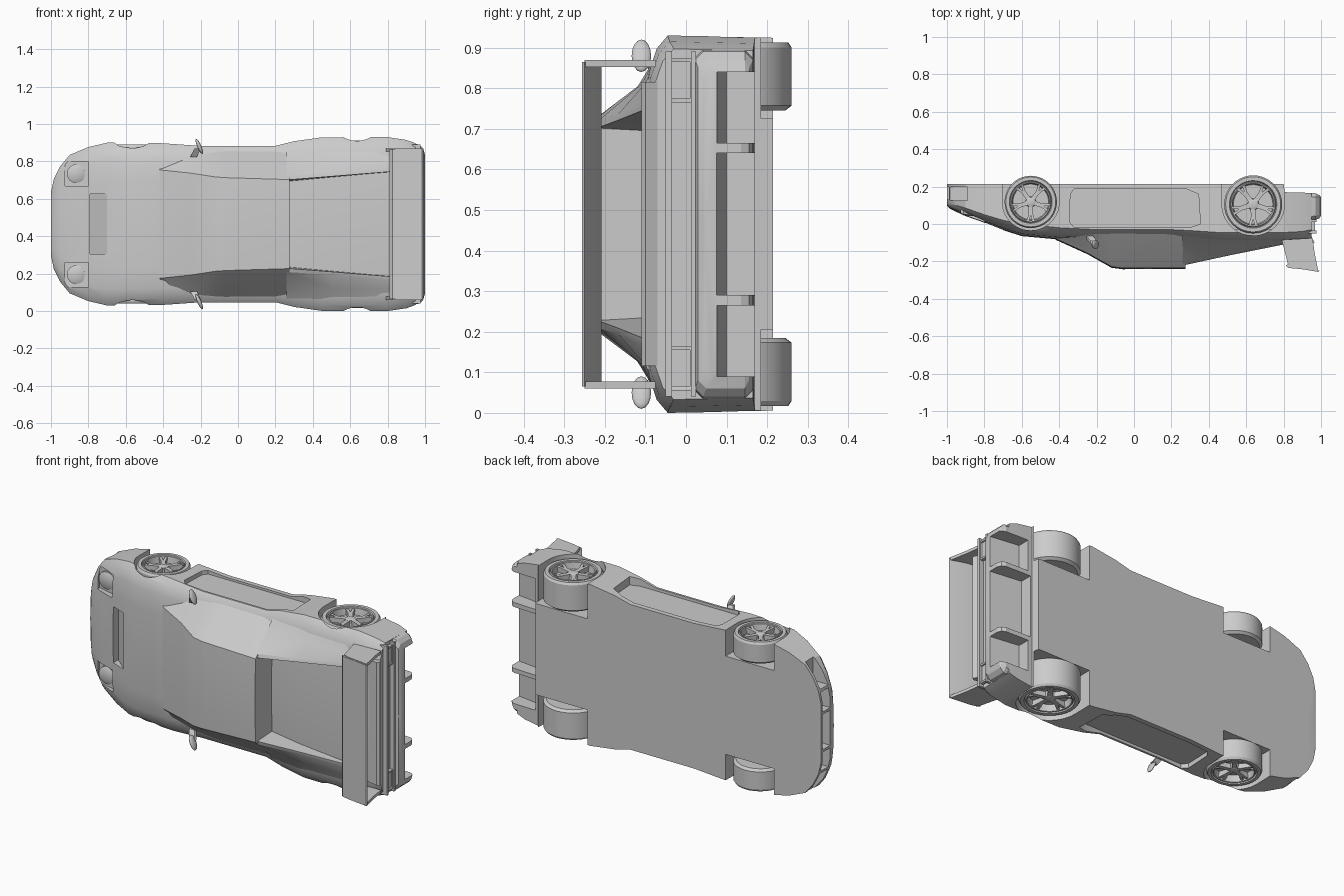
import bpy, bmesh
from math import sin, cos, pi
from mathutils import Vector

if "Cube" in bpy.data.objects:
    bpy.data.objects.remove(bpy.data.objects["Cube"])

ZC = 0.465


def P(u, w, h):
    """Car space (length, sideways, up) to the world: the car lies on its side."""
    return Vector((u, -h, ZC + w))


def finish(name, bm, angle=25):
    bmesh.ops.recalc_face_normals(bm, faces=bm.faces)
    me = bpy.data.meshes.new(name)
    bm.to_mesh(me)
    bm.free()
    ob = bpy.data.objects.new(name, me)
    bpy.context.collection.objects.link(ob)
    smooth(ob, angle)
    return ob


def smooth(ob, angle=25):
    bpy.ops.object.select_all(action='DESELECT')
    ob.select_set(True)
    bpy.context.view_layer.objects.active = ob
    bpy.ops.object.shade_smooth_by_angle(angle=angle * pi / 180)


def skin(bm, rings, caps=True):
    vs = [[bm.verts.new(p) for p in r] for r in rings]
    n = len(vs[0])
    for a, b in zip(vs, vs[1:]):
        for i in range(n):
            j = (i + 1) % n
            bm.faces.new((a[i], a[j], b[j], b[i]))
    if caps:
        bm.faces.new(vs[0])
        bm.faces.new(vs[-1])


def loft(name, sections):
    """Sections: (u, half outline from top centre to bottom centre), mirrored."""
    bm = bmesh.new()
    skin(bm, [[P(u, w, h) for w, h in half] +
              [P(u, -w, h) for w, h in reversed(half[1:-1])] for u, half in sections])
    return finish(name, bm)


def prism(name, profile, w0, w1):
    """Side profile (u, h) extruded sideways from w0 to w1."""
    bm = bmesh.new()
    skin(bm, [[P(u, w, h) for u, h in profile] for w in (w0, w1)])
    return finish(name, bm)


def box(u0, u1, h0, h1):
    return [(u0, h0), (u1, h0), (u1, h1), (u0, h1)]


def disc(u, h, r, n=40):
    return [(u + r * cos(2 * pi * i / n), h + r * sin(2 * pi * i / n)) for i in range(n)]


def carve(ob, profile, w0, w1):
    cut = prism("cutter", profile, w0, w1)
    cut.hide_render = True
    m = ob.modifiers.new("cut", 'BOOLEAN')
    m.operation, m.solver, m.object = 'DIFFERENCE', 'EXACT', cut
    bpy.context.view_layer.objects.active = ob
    bpy.ops.object.modifier_apply(modifier=m.name)
    bpy.data.objects.remove(cut)


def carve_pair(ob, profile, w0, w1):
    carve(ob, profile, w0, w1)
    carve(ob, profile, -w1, -w0)


# Main body: length, deck height, shoulder height, half width, floor height
stations = [
    (-1.0, -.10, -.115, .17, -.213), (-.985, -.085, -.11, .24, -.215),
    (-.95, -.068, -.10, .31, -.215), (-.9, -.045, -.085, .37, -.215),
    (-.8, -.01, -.05, .412, -.215), (-.7, .03, -.02, .435, -.215),
    (-.6, .062, .0, .437, -.215), (-.4, .08, .02, .432, -.215),
    (-.2, .07, .03, .418, -.215), (.2, .08, .03, .418, -.215),
    (.3, .09, .035, .443, -.215), (.45, .10, .045, .464, -.215),
    (.8, .10, .045, .465, -.215), (.806, .10, .045, .464, -.17),
    (.9, .096, .04, .45, -.168), (.95, .085, .03, .432, -.165)]


def section(hc, hs, W, hb):
    d = hc - hs
    return [(0, hc + .003), (.55 * W, hc), (.8 * W, hc - .15 * d), (.93 * W, hc - .5 * d),
            (W, hs), (.99 * W, hb), (0, hb)]


body = loft("body", [(s[0], section(*s[1:])) for s in stations])

# Rear bumper, slightly rounded in plan
bumper = loft("rear_bumper", [
    (u, [(0, t), (w - .02, t), (w, t - .02), (w, -.145), (w - .02, b), (0, b)])
    for u, w, t, b in [(.92, .435, -.02, -.165), (.97, .425, -.022, -.165),
                       (.99, .405, -.03, -.155), (1.0, .37, -.045, -.135)]])

# Diffuser tunnels in tail and bumper
for ob in (body, bumper):
    carve(ob, [(.815, -.3), (.815, -.10), (1.1, -.062), (1.1, -.3)], -.175, .175)
    carve_pair(ob, [(.83, -.3), (.83, -.10), (1.1, -.062), (1.1, -.3)], .2, .375)
    smooth(ob)

# Wheel arches
WHEELS = [("front", -.552, -.118, .14, .30, .425), ("rear", .637, -.105, .155, .28, .448)]
for _, u, h, r, w0, w1 in WHEELS:
    a = r + .012
    arch = [(u + a * cos(pi * i / 20), h + a * sin(pi * i / 20)) for i in range(21)]
    carve_pair(body, arch + [(u - a, -.3), (u + a, -.3)], w0 - .02, .52)

# Door recess, headlight pockets, bonnet scoop and nose intakes
carve_pair(body, [(-.34, -.16), (-.32, -.187), (.28, -.187), (.345, -.16), (.355, -.0),
                  (.30, .018), (-.32, .018), (-.345, -.01)], .402, .52)
carve_pair(body, [(-.925, .1), (-.925, -.075), (-.80, -.045), (-.80, .1)], .205, .335)
carve(body, [(-.79, .1), (-.79, -.05), (-.70, .028), (-.69, .1)], -.16, .16)
carve(body, box(-1.1, -.95, -.198, -.13), -.10, .10)
carve_pair(body, box(-1.1, -.94, -.198, -.13), .115, .225)
carve_pair(body, box(-1.1, -.89, -.198, -.125), .24, .40)
smooth(body)

# Cabin with raked windscreen and upright rear window
loft("cabin", [(u, [(0, t + .006), (.6 * w, t + .004), (w, t), (w + .018, t - .02), (b, .04), (0, .03)])
               for u, t, w, b in [(-.42, .078, .29, .345), (-.25, .155, .272, .385),
                                  (-.12, .228, .252, .395), (-.06, .236, .248, .398),
                                  (.275, .234, .238, .40)]])

# Tail panel frame: upper lip, lower lip and uprights
for name, h0, h1 in [("tail_lip_upper", .035, .05), ("tail_lip_lower", -.025, -.012)]:
    prism(name, box(.93, .975, h0, h1), -.425, .425)
prism("deck_lip", [(.86, .09), (.95, .11), (.965, .10), (.95, .07)], -.35, .35)

for side, s in (("left", 1), ("right", -1)):
    # Flying buttress from roof to rear deck
    bm = bmesh.new()
    skin(bm, [[P(u, s * w, h) for w, h in pts] for u, pts in [
        (.26, [(.228, .08), (.236, .222), (.256, .215), (.33, .125), (.40, .06), (.40, .03)]),
        (.5, [(.25, .08), (.255, .170), (.272, .166), (.345, .11), (.42, .07), (.42, .03)]),
        (.81, [(.275, .08), (.28, .108), (.30, .107), (.35, .098), (.40, .08), (.40, .03)])]])
    finish(side + "_buttress", bm)
    # Wing end plate
    prism(side + "_wing_plate", [(.79, .085), (.825, .222), (.86, .235), (.985, .25),
                                 (.965, .15), (.955, .075)], s * .388, s * .405)
    # Tail lamp frame and headlamp
    lamp = prism(side + "_tail_lamp", box(.94, .968, -.018, .042), s * .30, s * .41)
    carve(lamp, box(.96, 1.0, -.01, .034), *sorted((s * .31, s * .40)))
    bm = bmesh.new()
    skin(bm, [[P(-.865 + r * sin(a * pi / 8), s * .27 + r * cos(a * pi / 8), h) for a in range(16)]
              for r, h in [(.05, -.08), (.05, -.052), (.03, -.043)]])
    finish(side + "_headlamp", bm)
    # Door mirror: flattened pod on a stalk
    bm = bmesh.new()
    bmesh.ops.create_uvsphere(bm, u_segments=16, v_segments=8, radius=1)
    for v in bm.verts:
        x, y, z = v.co
        v.co = P(-.207 + .012 * x - .016 * y * s, s * (.415 + .04 * y), .11 + .024 * z)
    finish(side + "_mirror", bm, 60)
    bm = bmesh.new()
    skin(bm, [[P(u + d, s * w, h + e) for d, e in ((-.02, -.008), (.015, -.008), (.015, .008), (-.02, .008))]
              for u, w, h in [(-.235, .36, .07), (-.212, .405, .10)]])
    finish(side + "_mirror_stalk", bm)

# Rear wing blade
prism("rear_wing", [(.81, .222), (.825, .235), (.9, .242), (.985, .256), (.992, .25),
                    (.91, .222), (.84, .208)], -.40, .40)

# Wheels: turned tyre and dished rim, hub and five spokes
for end, u, h, r, w0, w1 in WHEELS:
    for side, s in (("left", 1), ("right", -1)):
        bm = bmesh.new()
        prof = [(.0, w0), (.9 * r, w0), (r, w0 + .012), (r, w1 - .012), (.95 * r, w1), (.82 * r, w1),
                (.79 * r, w1 - .01), (.76 * r, w1 - .002), (.72 * r, w1 - .004), (.68 * r, w1 - .04),
                (.2 * r, w1 - .04), (.18 * r, w1 - .012), (.1 * r, w1 - .008), (.0, w1 - .008)]
        skin(bm, [[P(a, s * w, b) for a, b in disc(u, h, max(q * 1.0, .001))] for q, w in prof])
        for k in range(5):
            t = 2 * pi * k / 5 + pi / 2
            for lean in (-1, 1):  # each spoke splits into a fork at the rim
                ring = []
                for d, c, hw, top in [(.10, 0, .085, .012), (.45, .03, .05, .014), (.72, .11, .05, .008)]:
                    quad = []
                    for e, w in ((-hw, w1 - .04), (hw, w1 - .04), (hw, w1 - top), (-hw, w1 - top)):
                        y = lean * c + e
                        quad.append(P(u + r * (d * cos(t) - y * sin(t)), s * w,
                                      h + r * (d * sin(t) + y * cos(t))))
                    ring.append(quad)
                skin(bm, ring)
        finish(end + "_" + side + "_wheel", bm, 30)
